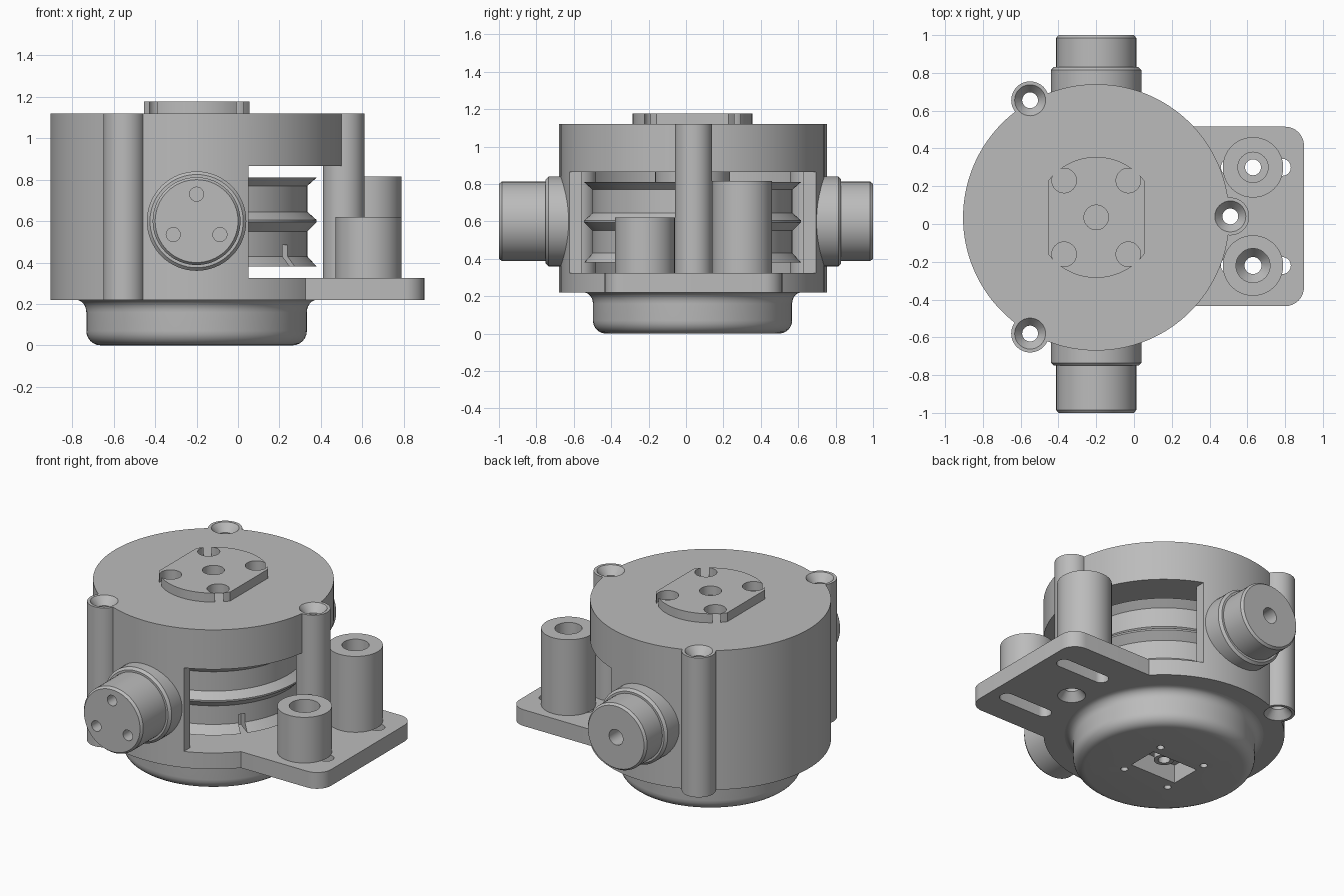
import bpy, bmesh, math
from mathutils import Matrix, Vector

if "Cube" in bpy.data.objects:
    bpy.data.objects.remove(bpy.data.objects["Cube"], do_unlink=True)

grey = bpy.data.materials.new("plain grey")
grey.use_nodes = True
grey.diffuse_color = (0.5, 0.5, 0.5, 1)
grey.node_tree.nodes["Principled BSDF"].inputs["Base Color"].default_value = (0.5, 0.5, 0.5, 1)

CX, CY = -0.2, 0.035          # main axis
BOTTOM, FLOOR, CEILING, TOP = 0.22, 0.325, 0.865, 1.12


def finish(name, bm):
    bmesh.ops.recalc_face_normals(bm, faces=bm.faces)
    mesh = bpy.data.meshes.new(name)
    bm.to_mesh(mesh)
    bm.free()
    mesh.materials.append(grey)
    obj = bpy.data.objects.new(name, mesh)
    bpy.context.collection.objects.link(obj)
    return obj


def lathe(name, profile, at=(CX, CY, 0), turn=0, steps=64, closed=False):
    """Spin (radius, height) points about z, then tilt about x and place."""
    bm = bmesh.new()
    vs = [bm.verts.new((r, 0, z)) for r, z in profile]
    es = [bm.edges.new(p) for p in zip(vs, vs[1:])]
    if closed:
        es.append(bm.edges.new((vs[-1], vs[0])))
    bmesh.ops.spin(bm, geom=vs + es, cent=(0, 0, 0), axis=(0, 0, 1),
                   angle=2 * math.pi, steps=steps, use_duplicate=False)
    bmesh.ops.remove_doubles(bm, verts=bm.verts, dist=1e-5)
    bm.transform(Matrix.Translation(at) @ Matrix.Rotation(math.radians(turn), 4, 'X'))
    return finish(name, bm)


def rod(name, r, z0, z1, at=(CX, CY), steps=48):
    return lathe(name, [(0, z0), (r, z0), (r, z1), (0, z1)], (*at, 0), steps=steps)


def box(name, lo, hi, radius=0, round_from=-9, spin=0):
    """Box between two corners; upright edges beyond x = round_from are rounded."""
    lo, hi = Vector(lo), Vector(hi)
    bm = bmesh.new()
    bmesh.ops.create_cube(bm, size=1)
    bmesh.ops.scale(bm, vec=hi - lo, verts=bm.verts)
    bmesh.ops.translate(bm, vec=(lo + hi) / 2, verts=bm.verts)
    if radius:
        upright = [e for e in bm.edges
                   if abs(e.verts[0].co.z - e.verts[1].co.z) > 1e-4 and e.verts[0].co.x > round_from]
        bmesh.ops.bevel(bm, geom=upright, offset=radius, segments=8,
                        profile=0.5, affect='EDGES')
    if spin:
        bm.transform(Matrix.Translation((CX, CY, 0)) @ Matrix.Rotation(spin, 4, 'Z'))
    return finish(name, bm)


def cut(obj, *cutters):
    for c in cutters:
        mod = obj.modifiers.new("cut", 'BOOLEAN')
        mod.operation, mod.solver, mod.object = 'DIFFERENCE', 'EXACT', c
        bpy.context.view_layer.objects.active = obj
        bpy.ops.object.modifier_apply(modifier=mod.name)
    return obj


def discard(*objs):
    for o in objs:
        bpy.data.objects.remove(o, do_unlink=True)


parts = []

# Screw posts around the body, countersunk at both ends
post_spots = {"right_post": (0.51, 0.04), "back_post": (-0.55, 0.655), "front_post": (-0.55, -0.58)}
drills = []
for name, at in post_spots.items():
    drill = lathe("drill", [(0, 0.21), (0.09, 0.21), (0.042, 0.27), (0.042, 1.07),
                            (0.09, 1.13), (0, 1.13)], (*at, 0), steps=32)
    parts.append(cut(rod(name, 0.1, BOTTOM, TOP, at), drill))
    drills.append(drill)

# Round body, hollow inside, open on one side
body = rod("body", 0.705, BOTTOM, TOP, steps=128)
cavity = rod("cavity", 0.645, FLOOR, CEILING, steps=128)
window = box("window", (0.05, -1, FLOOR), (1, 1, CEILING))
parts.append(cut(body, cavity, window, *drills))

# Mounting plate with two slots
plate = box("mounting_plate", (0.1, -0.435, BOTTOM), (0.9, 0.515, FLOOR), 0.1, 0.5)
slots = [box("slot", (0.46, y - 0.045, 0.1), (0.83, y + 0.045, 0.4), 0.0445)
         for y in (0.3, -0.22)]
parts.append(cut(plate, *slots, drills[0]))
discard(cavity, window, *slots, *drills)

# Standoffs: the tall one is counterbored, the short one countersunk
parts.append(lathe("tall_standoff", [(0.042, FLOOR), (0.16, FLOOR), (0.16, 0.815), (0.08, 0.815),
                                     (0.08, 0.5), (0.042, 0.5)], (0.63, 0.3, 0), closed=True))
parts.append(lathe("short_standoff", [(0.045, FLOOR), (0.16, FLOOR), (0.16, 0.62), (0.09, 0.62),
                                      (0.09, 0.5), (0.045, 0.44)], (0.63, -0.22, 0), closed=True))

# Grooved spool and its shaft inside the body
spool = lathe("spool", [(0, 0.38), (0.58, 0.38), (0.535, 0.43), (0.535, 0.55), (0.58, 0.595),
                        (0.58, 0.605), (0.535, 0.645), (0.535, 0.77), (0.58, 0.81), (0, 0.81)],
              steps=96)
notch = box("notch", (0.46, -0.02, 0.36), (0.7, 0.02, 0.485), spin=math.radians(-37))
parts.append(cut(spool, notch))
parts.append(rod("spool_shaft", 0.2, 0.3, 0.9))

# Raised pad with flat sides and five holes
pad = rod("top_pad", 0.32, TOP, 1.178, steps=128)
cutters = [rod("hole", 0.065, 1, 1.3)]
for sx in (-1, 1):
    cutters.append(box("flat", (CX + sx * 0.355 - 0.1, -1, 1), (CX + sx * 0.355 + 0.1, 1, 1.3)))
    for sy in (-1, 1):
        cutters.append(rod("hole", 0.065, 1, 1.3, (CX + sx * 0.17, CY + sy * 0.195)))
parts.append(cut(pad, *cutters))
discard(notch, *cutters)


# Side connectors
def connector(name, start, flange, turn):
    return lathe(name, [(0, start), (0.24, start), (0.24, flange - 0.015), (0.225, flange),
                        (0.212, flange), (0.212, 0.985), (0.2, 1), (0, 1)],
                 (CX, 0, 0.6), turn)


front = connector("front_connector", 0.6, 0.75, 90)
back = connector("back_connector", 0.66, 0.83, -90)
pins = []
for a in (90, 210, 330):
    x, z = 0.13 * math.cos(math.radians(a)), 0.13 * math.sin(math.radians(a))
    pins.append(lathe("pin", [(0, 0.88), (0.034, 0.88), (0.034, 1.1), (0, 1.1)],
                      (CX + x, 0, 0.6 + z), 90, 24))
port = lathe("port", [(0, 0.88), (0.05, 0.88), (0.05, 1.1), (0, 1.1)], (CX, 0, 0.6), -90, 32)
parts += [cut(front, *pins), cut(back, port)]

# Rounded lower housing with a rectangular recess and four small holes
curve = [(math.radians(a), math.sin(math.radians(a)), math.cos(math.radians(a))) for a in range(0, 91, 15)]
profile = [(0, 0)] + [(0.4625 + 0.07 * s, 0.07 - 0.07 * c) for _, s, c in curve]
profile += [(0.5825 - 0.05 * c, 0.16 + 0.06 * s) for _, s, c in curve] + [(0, BOTTOM)]
housing = lathe("lower_housing", profile, steps=96)
recess = [box("recess", (CX - 0.165, CY - 0.1, -0.1), (CX + 0.165, CY + 0.1, 0.12))]
recess += [rod("hole", 0.022, -0.1, 0.05, (CX + sx * 0.165, CY + sy * 0.165), 20)
           for sx in (-1, 1) for sy in (-1, 1)]
parts.append(cut(housing, *recess))
parts.append(lathe("drive_socket", [(0.035, 0.05), (0.06, 0.05), (0.06, 0.13), (0.035, 0.13)],
                   steps=24, closed=True))
discard(port, *pins, *recess)

# Smooth round walls, keep edges crisp
bpy.ops.object.select_all(action='DESELECT')
for p in parts:
    p.select_set(True)
bpy.context.view_layer.objects.active = parts[0]
bpy.ops.object.shade_smooth_by_angle(angle=math.radians(30))
